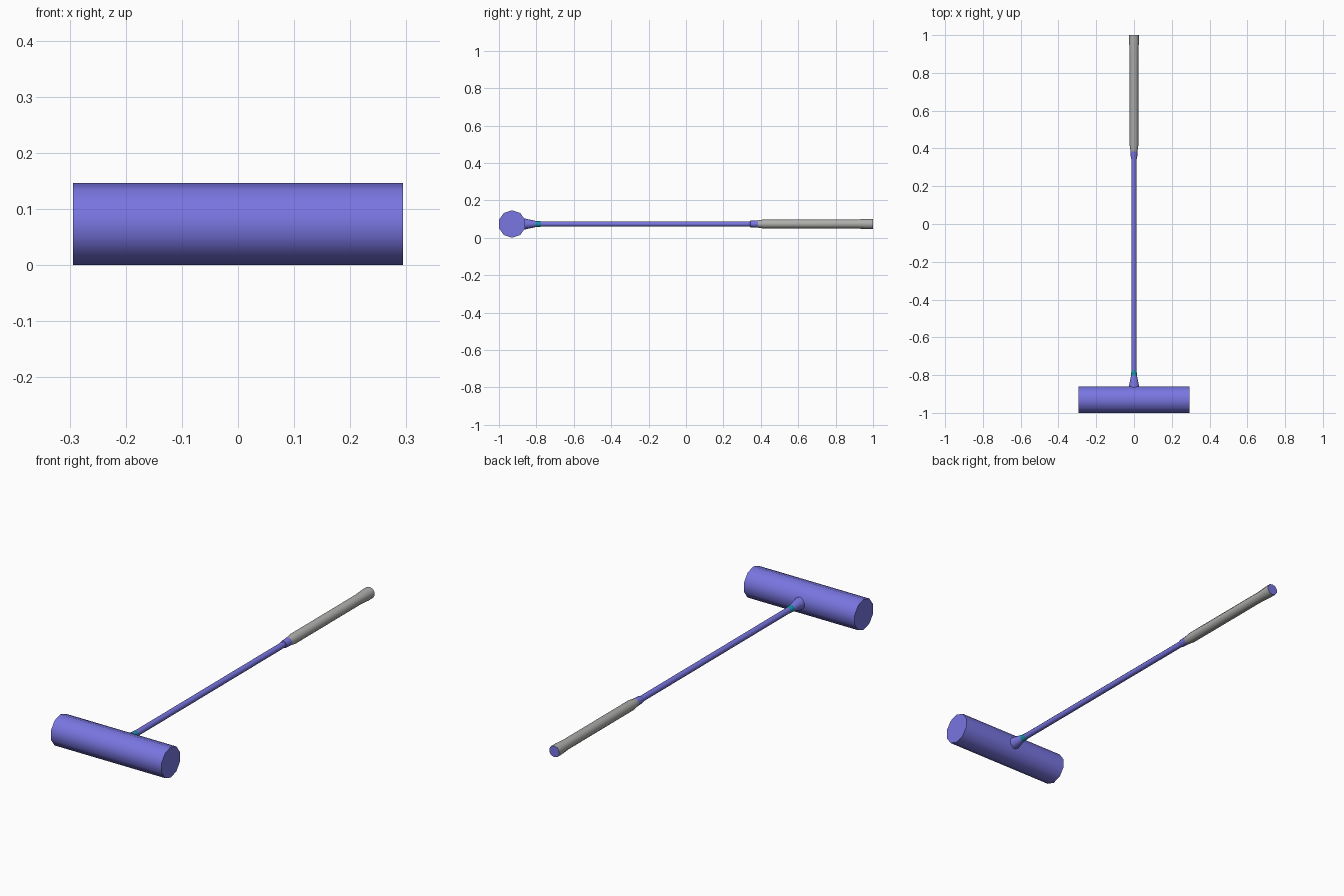
import bpy, bmesh, math

if "Cube" in bpy.data.objects:
    bpy.data.objects.remove(bpy.data.objects["Cube"])

HEAD_R = 0.0735
AXIS_Z = HEAD_R
SIDES = 10


def material(name, rgb):
    m = bpy.data.materials.new(name)
    m.diffuse_color = (*rgb, 1)
    m.use_nodes = True
    m.node_tree.nodes["Principled BSDF"].inputs["Base Color"].default_value = m.diffuse_color
    return m


violet = material("violet_blue", (0.19, 0.18, 0.75))
grey = material("grip_grey", (0.42, 0.42, 0.41))
teal = material("teal", (0.01, 0.30, 0.42))


def lathe(name, profile, mats, axis="Y", centre=(0, 0, AXIS_Z), start=False, end=False):
    """Sweep (position, radius) rings along an axis; optional end caps use the last material."""
    bm = bmesh.new()
    rings = []
    for p, r in profile:
        ring = []
        for i in range(SIDES):
            a = math.pi / 2 + 2 * math.pi * i / SIDES
            u, v = r * math.cos(a), r * math.sin(a)
            co = (p, u, v) if axis == "X" else (u, p, v)
            ring.append(bm.verts.new([c + d for c, d in zip(co, centre)]))
        rings.append(ring)
    for a, b in zip(rings, rings[1:]):
        for i in range(SIDES):
            j = (i + 1) % SIDES
            bm.faces.new((a[i], a[j], b[j], b[i]))
    for ring, wanted in ((rings[0], start), (rings[-1], end)):
        if wanted:
            bm.faces.new(ring).material_index = len(mats) - 1
    bmesh.ops.recalc_face_normals(bm, faces=bm.faces)
    mesh = bpy.data.meshes.new(name)
    bm.to_mesh(mesh)
    bm.free()
    for m in mats:
        mesh.materials.append(m)
    obj = bpy.data.objects.new(name, mesh)
    bpy.context.collection.objects.link(obj)
    bpy.ops.object.select_all(action="DESELECT")
    obj.select_set(True)
    bpy.context.view_layer.objects.active = obj
    bpy.ops.object.shade_smooth_by_angle(angle=math.radians(45))
    return obj


# Striking head: the flat sides of the ten-sided barrel face front and back
HEAD_Y = -1 + HEAD_R * math.cos(math.pi / SIDES)
lathe("mallet_head", [(-0.294, HEAD_R), (0.294, HEAD_R)], [violet], "X",
      (0, HEAD_Y, AXIS_Z), start=True, end=True)

# Flared socket joining shaft and head
lathe("neck_socket", [(-0.88, 0.031), (-0.865, 0.030), (-0.803, 0.0165)], [violet],
      start=True, end=True)

# Coloured band above the socket
lathe("neck_band", [(-0.803, 0.0165), (-0.775, 0.0145)], [teal], start=True, end=True)

# Shaft, widening where it enters the grip
lathe("shaft", [(-0.78, 0.0140), (0.343, 0.0140), (0.345, 0.0175), (0.385, 0.0195)],
      [violet], start=True, end=True)

# Grip with a flared butt and a violet end disc
lathe("grip", [(0.385, 0.0195), (0.415, 0.0240), (0.91, 0.0240), (0.965, 0.0275), (1.0, 0.0275)],
      [grey, violet], end=True)
